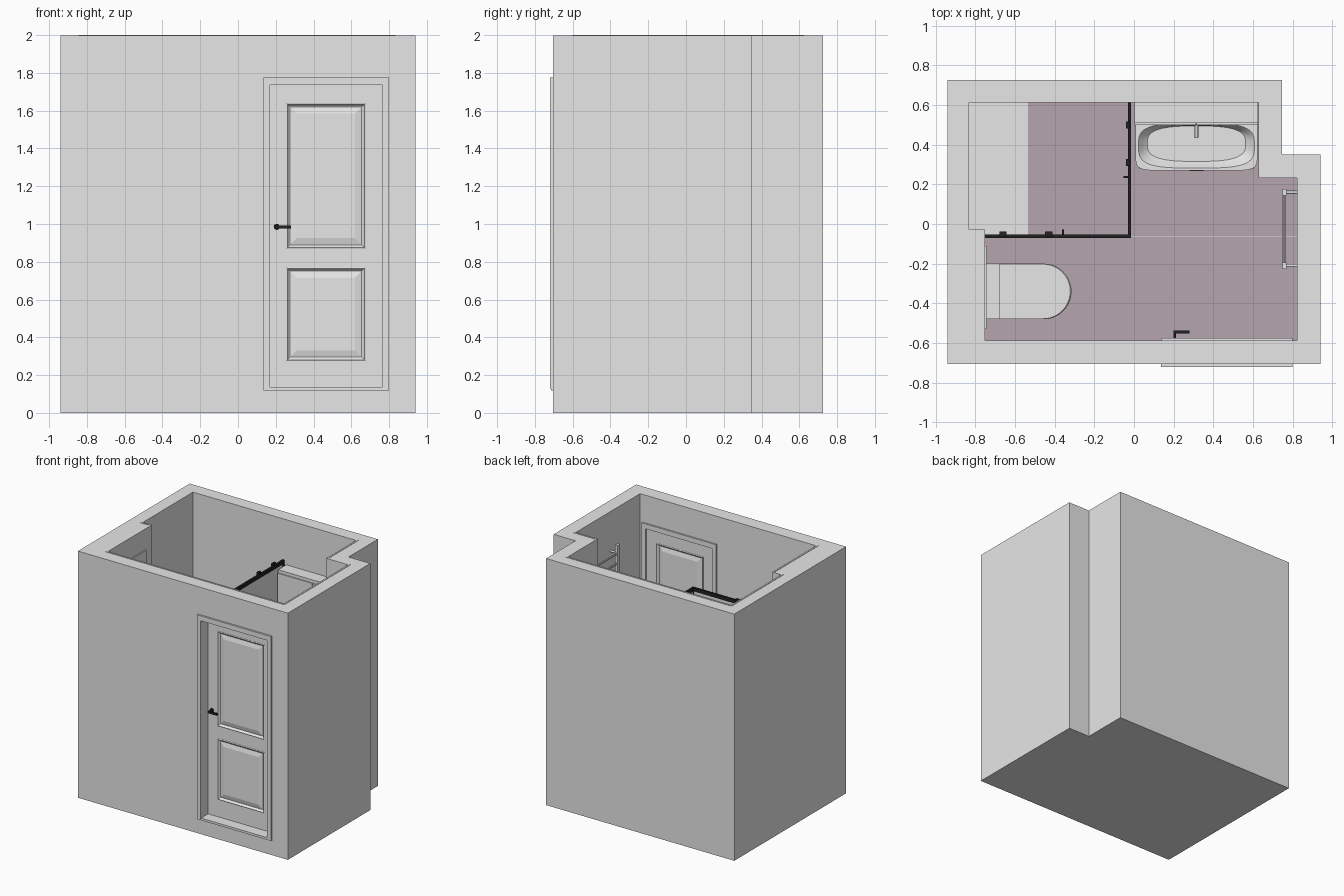
import bpy, bmesh, math
from mathutils import Vector

cube = bpy.data.objects.get("Cube")
if cube:
    bpy.data.objects.remove(cube, do_unlink=True)


def material(name, rgb):
    m = bpy.data.materials.new(name)
    m.use_nodes = True
    m.diffuse_color = (*rgb, 1)
    m.node_tree.nodes["Principled BSDF"].inputs["Base Color"].default_value = (*rgb, 1)
    return m


GREY = material("light_grey", (0.8, 0.8, 0.8))
MAUVE = material("mauve_floor", (0.46, 0.375, 0.418))
BLACK = material("black_metal", (0.015, 0.015, 0.015))
FLOOR = 0.13


def loft(name, rings, mat=GREY, closed=False, smooth=False):
    """Skin a list of equal-length point rings; cap the ends unless closed."""
    bm = bmesh.new()
    loops = [[bm.verts.new(p) for p in ring] for ring in rings]
    pairs = list(zip(loops, loops[1:]))
    if closed:
        pairs.append((loops[-1], loops[0]))
    else:
        bm.faces.new(loops[0])
        bm.faces.new(loops[-1])
    n = len(loops[0])
    for a, b in pairs:
        for i in range(n):
            j = (i + 1) % n
            bm.faces.new((a[i], a[j], b[j], b[i]))
    bmesh.ops.recalc_face_normals(bm, faces=bm.faces[:])
    me = bpy.data.meshes.new(name)
    bm.to_mesh(me)
    bm.free()
    ob = bpy.data.objects.new(name, me)
    me.materials.append(mat)
    bpy.context.collection.objects.link(ob)
    if smooth:
        bpy.ops.object.select_all(action='DESELECT')
        ob.select_set(True)
        bpy.context.view_layer.objects.active = ob
        bpy.ops.object.shade_smooth_by_angle(angle=math.radians(35))
    return ob


def level(points, z):
    return [(x, y, z) for x, y in points]


def prism(name, points, z0, z1, mat=GREY):
    return loft(name, [level(points, z0), level(points, z1)], mat)


def box(name, x0, x1, y0, y1, z0, z1, mat=GREY):
    return prism(name, [(x0, y0), (x1, y0), (x1, y1), (x0, y1)], z0, z1, mat)


def tube(name, p, q, r, mat=GREY, n=16):
    p, q = Vector(p), Vector(q)
    turn = (q - p).to_track_quat('Z', 'Y')
    circle = [turn @ Vector((r * math.cos(2 * math.pi * i / n),
                             r * math.sin(2 * math.pi * i / n), 0)) for i in range(n)]
    return loft(name, [[p + c for c in circle], [q + c for c in circle]], mat, smooth=True)


def cut(target, cutter):
    mod = target.modifiers.new("cut", 'BOOLEAN')
    mod.operation, mod.solver, mod.object = 'DIFFERENCE', 'EXACT', cutter
    bpy.context.view_layer.objects.active = target
    bpy.ops.object.modifier_apply(modifier=mod.name)
    bpy.data.objects.remove(cutter, do_unlink=True)


def room(t):
    """Inside outline of the room, shrunk by t."""
    return [(-.765 + t, -.6 + t), (.835 - t, -.6 + t), (.835 - t, .245 - t),
            (.64 - t, .245 - t), (.64 - t, .625 - t), (-.845 + t, .625 - t),
            (-.845 + t, -.04 + t), (-.765 + t, -.04 + t)]


# Shell with the room and door opening cut out
walls = prism("walls", [(-.94, -.705), (.94, -.705), (.94, .35), (.745, .35),
                        (.745, .725), (-.94, .725)], 0, 1.997)
cut(walls, prism("room_cutter", room(0), FLOOR - .005, 2.2))
DX0, DX1, DTOP = .17, .765, 1.735
cut(walls, box("door_cutter", DX0, DX1, -.8, -.5, FLOOR, DTOP))
outer, inner = room(0), room(.013)
lining = loft("wall_lining", [level(outer, FLOOR - .005), level(outer, 2),
                              level(inner, 2), level(inner, FLOOR - .005)], closed=True)
cut(lining, box("door_cutter", DX0, DX1, -.8, -.5, FLOOR, DTOP))

# Floor coverings
box("front_floor", -.752, .822, -.587, -.066, FLOOR - .005, FLOOR, MAUVE)
box("shower_floor", -.535, -.02, -.064, .612, FLOOR - .005, FLOOR, MAUVE)
prism("back_floor", [(-.02, -.064), (.822, -.064), (.822, .232), (.627, .232),
                     (.627, .612), (-.02, .612)], FLOOR - .005, FLOOR, MAUVE)

# Door casing on both faces of the wall
for side, y0, y1 in (("outside", -.72, -.705), ("inside", -.587, -.574)):
    box(side + "_casing_left", DX1, .8, y0, y1, FLOOR, 1.775)
    box(side + "_casing_right", .135, DX0, y0, y1, FLOOR, 1.775)
    box(side + "_casing_top", DX0, DX1, y0, y1, DTOP, 1.775)
box("threshold", .135, .8, -.715, -.587, FLOOR - .012, FLOOR + .006)

# Door leaf: stiles, rails and raised panels
LY0, LY1, PX0, PX1 = -.625, -.585, .255, .675
box("door_stile_right", DX0, PX0, LY0, LY1, FLOOR, DTOP)
box("door_stile_left", PX1, DX1, LY0, LY1, FLOOR, DTOP)
PANELS = ((.275, .77), (.87, 1.64))
for name, z0, z1 in (("bottom", FLOOR, .275), ("middle", .77, .87), ("top", 1.64, DTOP)):
    box("door_rail_" + name, PX0, PX1, LY0, LY1, z0, z1)
for z0, z1 in PANELS:
    rings = []
    half = [(.055, .019), (.02, .010), (.016, .012), (.006, .025), (0, .022)]
    profile = [(i, -d) for i, d in half] + [(i, d) for i, d in reversed(half)]
    for i, d in profile:
        y = (LY0 + LY1) / 2 + d
        rings.append([(PX0 + i, y, z0 + i), (PX1 - i, y, z0 + i),
                      (PX1 - i, y, z1 - i), (PX0 + i, y, z1 - i)])
    loft("door_panel", rings)

# Lever handles
for face, out in ((LY0, -1), (LY1, 1)):
    y = face + out * .04
    tube("handle_rose", (.205, face, .985), (.205, face + out * .008, .985), .016, BLACK)
    tube("handle_neck", (.205, face, .985), (.205, y, .985), .007, BLACK)
    box("handle_lever", .198, .28, y - .007, y + .007, .977, .993, BLACK)

# Shower screen: black frame, panes, rollers and pulls
SX, SY, STOP = -.022, -.062, 1.67
for z0, z1 in ((FLOOR, FLOOR + .02), (STOP - .03, STOP)):
    box("side_rail", SX - .008, SX + .008, SY, .612, z0, z1, BLACK)
    box("front_rail", -.752, SX + .008, SY - .008, SY + .008, z0, z1, BLACK)
for x, y in ((SX, SY), (SX, .604), (-.744, SY)):
    box("screen_post", x - .008, x + .008, y - .008, y + .008, FLOOR, STOP, BLACK)
box("side_pane", SX - .003, SX + .003, SY, .6, FLOOR + .02, STOP - .03)
box("front_pane", -.74, SX, SY - .003, SY + .003, FLOOR + .02, STOP - .03)
for y in (.31, .5):
    box("side_roller", SX - .018, SX, y - .018, y + .018, STOP - .05, STOP + .015, BLACK)
for x in (-.66, -.43):
    box("front_roller", x - .018, x + .018, SY, SY + .025, STOP - .05, STOP + .015, BLACK)
box("side_pull", SX - .03, SX, .232, .242, .85, 1.1, BLACK)
box("front_pull", -.362, -.352, SY, SY + .035, .85, 1.1, BLACK)

# Toilet: pan, lid and cistern


def pan_outline(s, z):
    """Straight back with a half-round nose, scaled by s towards the wall."""
    r, cx = .14 * s, -.75 + .295 * s
    arc = [(cx + r * math.cos(a), -.34 + r * math.sin(a), z)
           for a in (math.pi * (i / 24 - .5) for i in range(25))]
    return [(-.75, -.34 - r, z)] + arc + [(-.75, -.34 + r, z)]


loft("toilet_pan", [pan_outline(s, z) for s, z in
                    ((.72, FLOOR), (.74, .25), (.85, .37), (.97, .45), (.97, .47))], smooth=True)
loft("toilet_lid", [pan_outline(s, z) for s, z in
                    ((1, .473), (1, .495), (.985, .502))], smooth=True)
box("toilet_cistern", -.752, -.675, -.48, -.2, .4, .8)
tube("flush_button", (-.713, -.34, .8), (-.713, -.34, .804), .02)

# Wall plate above the toilet
box("wall_picture", -.752, -.744, -.53, -.11, 1.3, 1.83)

# Wash basin with vanity unit and mirror cabinet


def oval(cx, cy, rx, ry, power, z, n=64):
    pts = []
    for i in range(n):
        a = 2 * math.pi * i / n
        c, s = math.cos(a), math.sin(a)
        pts.append((cx + rx * math.copysign(abs(c) ** (2 / power), c),
                    cy + ry * math.copysign(abs(s) ** (2 / power), s), z))
    return pts


RIM = .83
loft("wash_basin", [oval(.315, .44, .305, .17, 9, RIM - .05),
                    oval(.315, .44, .308, .171, 9, RIM),
                    oval(.315, .395, .292, .113, 3.5, RIM),
                    oval(.315, .397, .275, .1, 3.2, RIM - .02),
                    oval(.315, .41, .23, .082, 2.8, RIM - .07),
                    oval(.315, .42, .15, .055, 2.4, RIM - .095),
                    oval(.315, .43, .03, .02, 2, RIM - .1)], smooth=True)
tube("basin_drain", (.315, .43, RIM - .1), (.315, .43, RIM - .092), .028)
box("vanity_unit", .02, .61, .29, .612, .32, RIM - .1)
for z in (.34, .54):
    box("vanity_drawer", .025, .605, .28, .29, z, z + .18)
    box("drawer_pull", .28, .35, .268, .28, z + .13, z + .14, BLACK)
tube("tap_body", (.315, .53, RIM), (.315, .53, RIM + .1), .014)
tube("tap_spout", (.315, .53, RIM + .09), (.315, .435, RIM + .075), .009)
tube("tap_lever", (.315, .53, RIM + .1), (.315, .5, RIM + .13), .005)
box("mirror_cabinet", .003, .625, .508, .612, 1.05, 1.635)
for x in (.003, .316):
    box("mirror_door", x, x + .309, .5, .508, 1.05, 1.61)

# Towel warmer on the left wall
for y in (-.21, .16):
    box("warmer_post", .748, .77, y - .016, y + .016, .75, 1.75)
    for z in (.82, 1.68):
        tube("warmer_bracket", (.76, y, z), (.824, y, z), .008)
for i in range(12):
    z = .8 + i * .08
    tube("warmer_rung", (.757, -.21, z), (.757, .16, z), .008, n=10)
